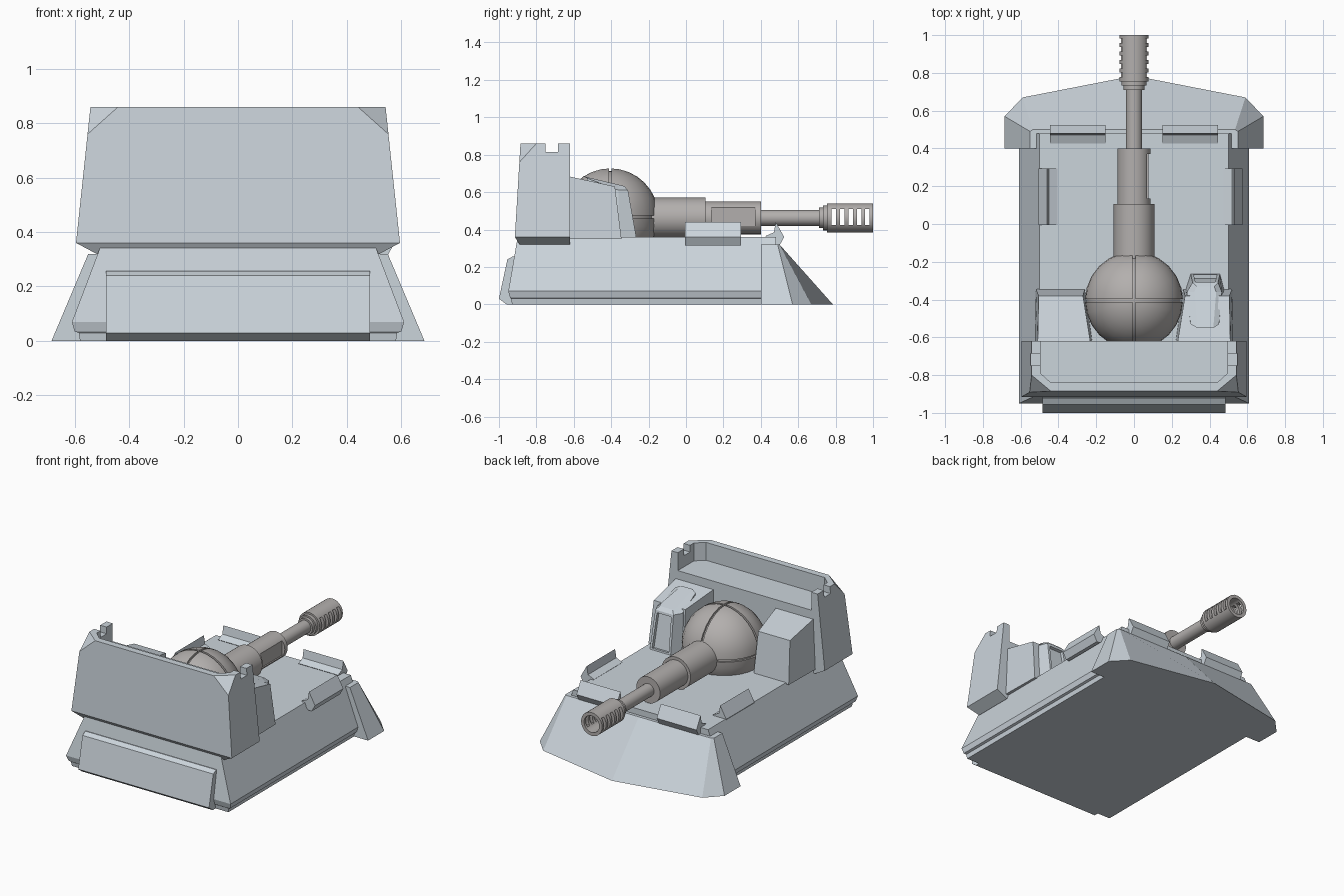
import bpy, bmesh
from math import cos, sin, tau, radians
from mathutils import Vector, Matrix

if "Cube" in bpy.data.objects:
    bpy.data.objects.remove(bpy.data.objects["Cube"])


def material(name, rgb):
    m = bpy.data.materials.new(name)
    m.diffuse_color = (*rgb, 1)
    m.use_nodes = True
    m.node_tree.nodes["Principled BSDF"].inputs["Base Color"].default_value = m.diffuse_color
    return m


ARMOUR = material("armour", (0.60, 0.66, 0.71))
STEEL = material("gun_metal", (0.45, 0.43, 0.42))


def finish(name, bm, mat=ARMOUR):
    bmesh.ops.recalc_face_normals(bm, faces=bm.faces)
    me = bpy.data.meshes.new(name)
    bm.to_mesh(me)
    bm.free()
    me.materials.append(mat)
    ob = bpy.data.objects.new(name, me)
    bpy.context.collection.objects.link(ob)
    return ob


def loft(name, rings, mat=ARMOUR, inset_face=None):
    """Skin equal-length rings of points and cap both ends."""
    bm = bmesh.new()
    vs = [[bm.verts.new(p) for p in r] for r in rings]
    sides = []
    n = len(rings[0])
    for a, b in zip(vs, vs[1:]):
        for i in range(n):
            j = (i + 1) % n
            sides.append(bm.faces.new((a[i], a[j], b[j], b[i])))
    bm.faces.new(vs[0])
    bm.faces.new(vs[-1])
    bmesh.ops.recalc_face_normals(bm, faces=bm.faces)
    if inset_face is not None:
        bmesh.ops.inset_region(bm, faces=[sides[inset_face]], thickness=0.022)
        bmesh.ops.inset_region(bm, faces=[sides[inset_face]], thickness=0.001, depth=-0.02)
    return finish(name, bm, mat)


def stack(name, levels):
    """Rectangular levels (z, half_x, y0, y1) skinned upwards."""
    return loft(name, [[(-x, a, z), (x, a, z), (x, b, z), (-x, b, z)] for z, x, a, b in levels])


def boxes(name, specs):
    bm = bmesh.new()
    for lo, hi in specs:
        lo, hi = Vector(lo), Vector(hi)
        bmesh.ops.create_cube(bm, size=1, matrix=Matrix.Translation((lo + hi) / 2)
                              @ Matrix.Diagonal((*(hi - lo), 1)))
    return finish(name, bm)


def cut(ob, cutter):
    m = ob.modifiers.new("cut", 'BOOLEAN')
    m.operation, m.solver, m.object = 'DIFFERENCE', 'EXACT', cutter
    activate(ob)
    bpy.ops.object.modifier_apply(modifier=m.name)
    bpy.data.objects.remove(cutter)


def activate(ob):
    bpy.ops.object.select_all(action='DESELECT')
    ob.select_set(True)
    bpy.context.view_layer.objects.active = ob


def smooth(ob, angle=32):
    activate(ob)
    bpy.ops.object.shade_smooth_by_angle(angle=radians(angle))


def mirrored(half):
    return half + [(-x, y, z) for x, y, z in reversed(half) if x > 0]


# Hull with skirt bevel
stack("hull", [(0, 0.58, -0.93, 0.48), (0.03, 0.585, -0.935, 0.48),
               (0.035, 0.60, -0.94, 0.48), (0.07, 0.61, -0.95, 0.48),
               (0.36, 0.50, -0.90, 0.48)])

# Wedge-shaped rear skirt
loft("wedge_skirt", [
    mirrored([(0, 0.785, 0), (0.59, 0.67, 0), (0.685, 0.57, 0), (0.685, 0.40, 0)]),
    mirrored([(0, 0.50, 0.32), (0.535, 0.50, 0.32), (0.55, 0.49, 0.32), (0.55, 0.40, 0.32)])])

# Bumper plate
bumper = [(-0.90, 0), (-0.96, 0), (-1.0, 0.03), (-0.955, 0.24), (-0.925, 0.257), (-0.88, 0.25)]
loft("bumper", [[(x, y, z) for y, z in bumper] for x in (-0.485, 0.485)])

# Shield housing with cut corners, open tray and side notches
shield = stack("shield", [(0.32, 0.52, -0.89, -0.62), (0.36, 0.595, -0.915, -0.62),
                          (0.86, 0.542, -0.885, -0.62)])
bm = bmesh.new()
bm.from_mesh(shield.data)
for s in (-1, 1):
    p = [Vector(v) for v in ((s * 0.44, -0.885, 0.86), (s * 0.552, -0.891, 0.76), (s * 0.542, -0.80, 0.86))]
    no = (p[1] - p[0]).cross(p[2] - p[0]).normalized()
    if no.z < 0:
        no = -no
    cutg = bmesh.ops.bisect_plane(bm, geom=bm.verts[:] + bm.edges[:] + bm.faces[:],
                                  plane_co=p[0], plane_no=no, clear_outer=True)
    bmesh.ops.holes_fill(bm, edges=[e for e in cutg['geom_cut'] if isinstance(e, bmesh.types.BMEdge)])
    bmesh.ops.holes_fill(bm, edges=[e for e in bm.edges if e.is_boundary])
bmesh.ops.recalc_face_normals(bm, faces=bm.faces)
bm.to_mesh(shield.data)
bm.free()
tray = [(0.44, -0.84), (0.495, -0.79), (0.495, -0.5)]
tray += [(-x, y) for x, y in reversed(tray)]
cut(shield, loft("tray_cutter", [[(x, y, z) for x, y in tray] for z in (0.74, 1.0)]))
cut(shield, boxes("notch_cutter", [((-0.7, -0.75, 0.815), (0.7, -0.685, 1.0))]))

# Blocks either side of the ball
for side, s in (("left", -1), ("right", 1)):
    loft(side + "_block", [
        [(s * x, y, 0.35) for x, y in ((0.26, -0.345), (0.52, -0.345), (0.525, -0.63), (0.22, -0.63))],
        [(s * x, y, z) for x, y, z in ((0.27, -0.38, 0.63), (0.505, -0.38, 0.63),
                                       (0.51, -0.63, 0.685), (0.23, -0.63, 0.685))]])

# Gunner's canopy with recessed window
loft("canopy", [
    [(x, y, 0.355) for x, y in ((0.27, -0.36), (0.30, -0.265), (0.455, -0.265),
                                (0.48, -0.36), (0.47, -0.52), (0.28, -0.52))],
    [(0.28, -0.36, 0.61), (0.31, -0.31, 0.61), (0.445, -0.31, 0.61),
     (0.465, -0.36, 0.61), (0.45, -0.53, 0.675), (0.30, -0.53, 0.675)],
    [(0.32, -0.36, 0.64), (0.33, -0.33, 0.632), (0.425, -0.33, 0.632),
     (0.435, -0.36, 0.64), (0.42, -0.55, 0.685), (0.335, -0.55, 0.685)]], inset_face=1)

# Ridged deck brackets: profile is (outward offset, z)
bracket = [(-0.10, 0.365), (-0.055, 0.385), (-0.045, 0.44), (0, 0.36), (-0.025, 0.315), (-0.05, 0.315)]
for name, s, edge in (("left_bracket", -1, 0.505), ("right_bracket", 1, 0.575)):
    loft(name, [[(s * (edge + u), y, z) for u, z in bracket] for y in (-0.005, 0.295)])
for name, s in (("rear_left_bracket", -1), ("rear_right_bracket", 1)):
    loft(name, [[(s * x, 0.525 + u, z) for u, z in bracket] for x in (0.15, 0.445)])

# Ball mount: eight shell octants over a slightly smaller core
AXIS = 0.467
centre = Matrix.Translation((0, -0.405, AXIS))
bm = bmesh.new()
bmesh.ops.create_uvsphere(bm, u_segments=24, v_segments=16, radius=0.247, matrix=centre)
smooth(finish("ball_core", bm, STEEL))
bm = bmesh.new()
for sx in (-1, 1):
    for sy in (-1, 1):
        for sz in (-1, 1):
            part = bmesh.new()
            bmesh.ops.create_uvsphere(part, u_segments=24, v_segments=16, radius=0.26)
            for no in (Vector((sx, 0, 0)), Vector((0, sy, 0)), Vector((0, 0, sz))):
                bmesh.ops.bisect_plane(part, geom=part.verts[:] + part.edges[:] + part.faces[:],
                                       plane_co=no * 0.007, plane_no=no, clear_inner=True)
                bmesh.ops.holes_fill(part, edges=[e for e in part.edges if e.is_boundary])
            part.transform(centre)
            tmp = bpy.data.meshes.new("tmp")
            part.to_mesh(tmp)
            part.free()
            bm.from_mesh(tmp)
            bpy.data.meshes.remove(tmp)
smooth(finish("ball_shell", bm, STEEL))

# Gun: one lathed profile (radius, y) ending in a hollow muzzle
profile = [(0.108, -0.25), (0.108, 0.105), (0.088, 0.105), (0.088, 0.40), (0.043, 0.40),
           (0.043, 0.71), (0.055, 0.71), (0.055, 0.732), (0.066, 0.732), (0.066, 0.755),
           (0.078, 0.755), (0.078, 1.0), (0.056, 1.0), (0.056, 0.765)]
N = 24
gun = loft("gun_barrel", [[(r * cos(tau * i / N), y, AXIS - 0.005 + r * sin(tau * i / N))
                           for i in range(N)] for r, y in profile], STEEL)
slots = [((-0.2, y - 0.012, 0.425), (0.2, y + 0.012, 0.51)) for y in (0.79, 0.835, 0.88, 0.925, 0.97)]
cut(gun, boxes("slot_cutter", slots + [((0.068, 0.135, 0.42), (0.2, 0.37, 0.53))]))
smooth(gun)
